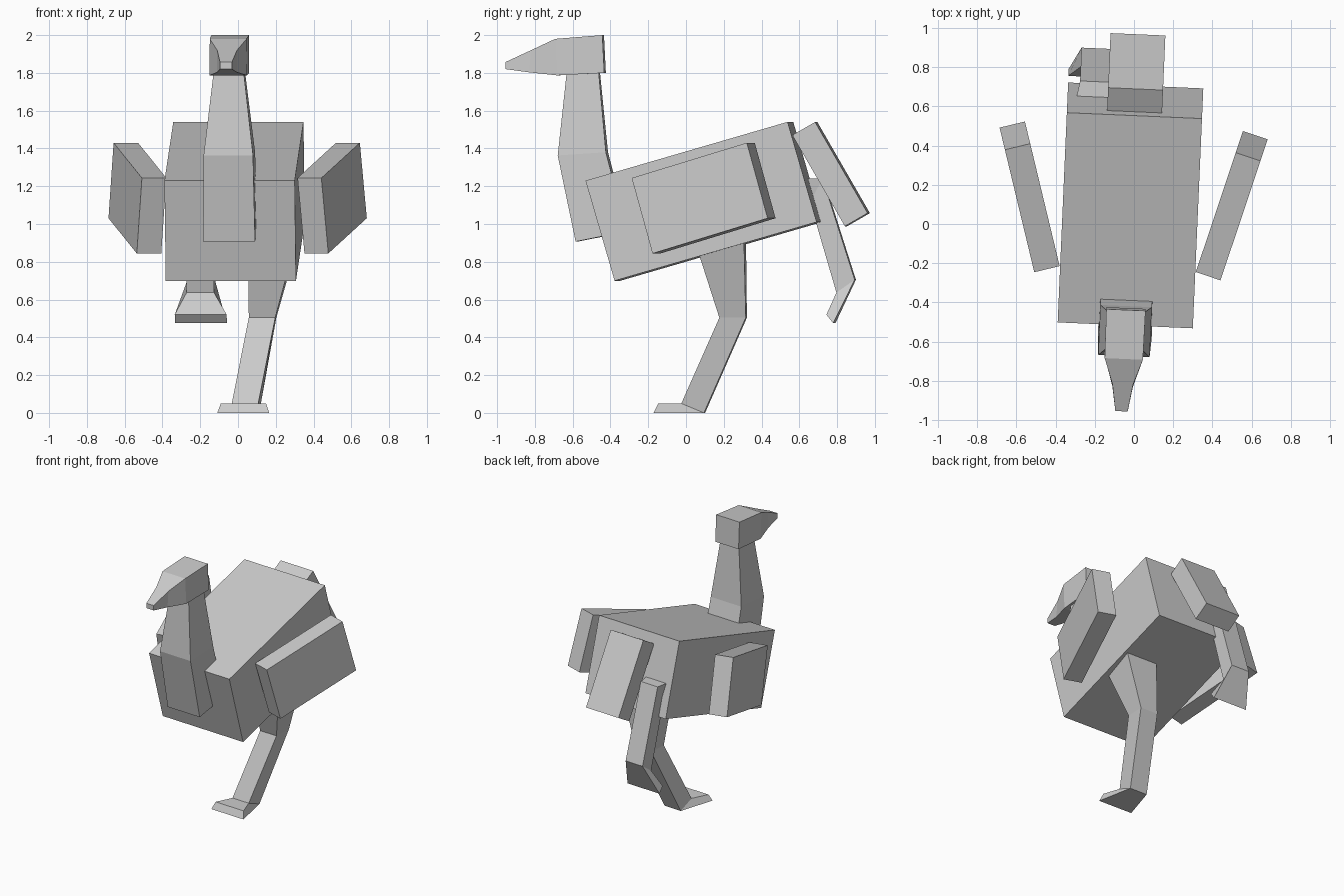
import bpy
import bmesh
from math import radians
from mathutils import Matrix, Vector

cube = bpy.data.objects.get("Cube")
if cube:
    bpy.data.objects.remove(cube, do_unlink=True)

# Whole bird is turned slightly about the vertical axis
FRAME = Matrix.Rotation(radians(-2.5), 4, 'Z') @ Matrix.Translation((-0.022, 0, 0))

grey = bpy.data.materials.new("plain_grey")
grey.use_nodes = True
GREY = (0.6, 0.6, 0.6, 1)
grey.diffuse_color = GREY
grey.node_tree.nodes["Principled BSDF"].inputs["Base Color"].default_value = GREY


def finish(name, bm):
    bmesh.ops.recalc_face_normals(bm, faces=bm.faces)
    mesh = bpy.data.meshes.new(name)
    bm.to_mesh(mesh)
    bm.free()
    mesh.materials.append(grey)
    obj = bpy.data.objects.new(name, mesh)
    obj.matrix_world = FRAME
    bpy.context.collection.objects.link(obj)


def box(name, centre, size, pitch, yaw=0):
    bm = bmesh.new()
    turn = Matrix.Rotation(radians(yaw), 4, 'Z') @ Matrix.Rotation(radians(pitch), 4, 'X')
    place = Matrix.Translation(centre) @ turn @ Matrix.Diagonal((*size, 1))
    bmesh.ops.create_cube(bm, size=1, matrix=place)
    finish(name, bm)


def loft(name, rings):
    """Join four-sided rings: (x, front (y, z), front width, back (y, z), back width)."""
    bm = bmesh.new()
    loops = []
    for x, front, wf, back, wb in rings:
        corners = [(x - wf / 2, *front), (x + wf / 2, *front),
                   (x + wb / 2, *back), (x - wb / 2, *back)]
        loops.append([bm.verts.new(Vector(c)) for c in corners])
    for a, b in zip(loops, loops[1:]):
        for i in range(4):
            j = (i + 1) % 4
            bm.faces.new((a[i], a[j], b[j], b[i]))
    bm.faces.new(loops[0])
    bm.faces.new(loops[-1])
    finish(name, bm)


# Body and tail
box("body", (0, 0.094, 1.12), (0.69, 1.115, 0.552), 16.2)
box("tail", (0, 0.768, 1.264), (0.28, 0.557, 0.139), -60)

# Wings, splayed outwards towards the back
for side, sign in (("left", 1), ("right", -1)):
    box(side + "_wing", (sign * 0.516, 0.115, 1.137), (0.133, 0.669, 0.416), 16.2, -16 * sign)

# Neck, from the chest up into the head
loft("neck", [
    (0, (-0.58, 0.907), 0.275, (-0.31, 0.96), 0.275),
    (0, (-0.675, 1.363), 0.262, (-0.42, 1.38), 0.262),
    (0, (-0.63, 1.80), 0.16, (-0.46, 1.80), 0.16),
])

# Head tapering to the beak
loft("head", [
    (0, (-0.44, 2.0), 0.2, (-0.43, 1.80), 0.2),
    (0, (-0.69, 1.98), 0.195, (-0.68, 1.787), 0.197),
    (0, (-0.82, 1.92), 0.105, (-0.83, 1.803), 0.105),
    (0, (-0.957, 1.857), 0.063, (-0.957, 1.82), 0.063),
])

# Standing leg: hip, knee, ankle, toes
loft("left_leg", [
    (0.205, (0.05, 0.94), 0.26, (0.32, 0.94), 0.26),
    (0.141, (0.185, 0.504), 0.14, (0.325, 0.504), 0.14),
    (0.06, (-0.02, 0.05), 0.14, (0.10, 0), 0.14),
    (0.057, (-0.14, 0.05), 0.24, (-0.165, 0), 0.275),
])

# Raised leg, swung back
loft("right_leg", [
    (-0.212, (0.40, 1.02), 0.24, (0.45, 1.245), 0.24),
    (-0.212, (0.65, 1.116), 0.145, (0.717, 1.24), 0.145),
    (-0.212, (0.79, 0.637), 0.145, (0.887, 0.705), 0.145),
    (-0.208, (0.74, 0.52), 0.275, (0.776, 0.475), 0.275),
])
